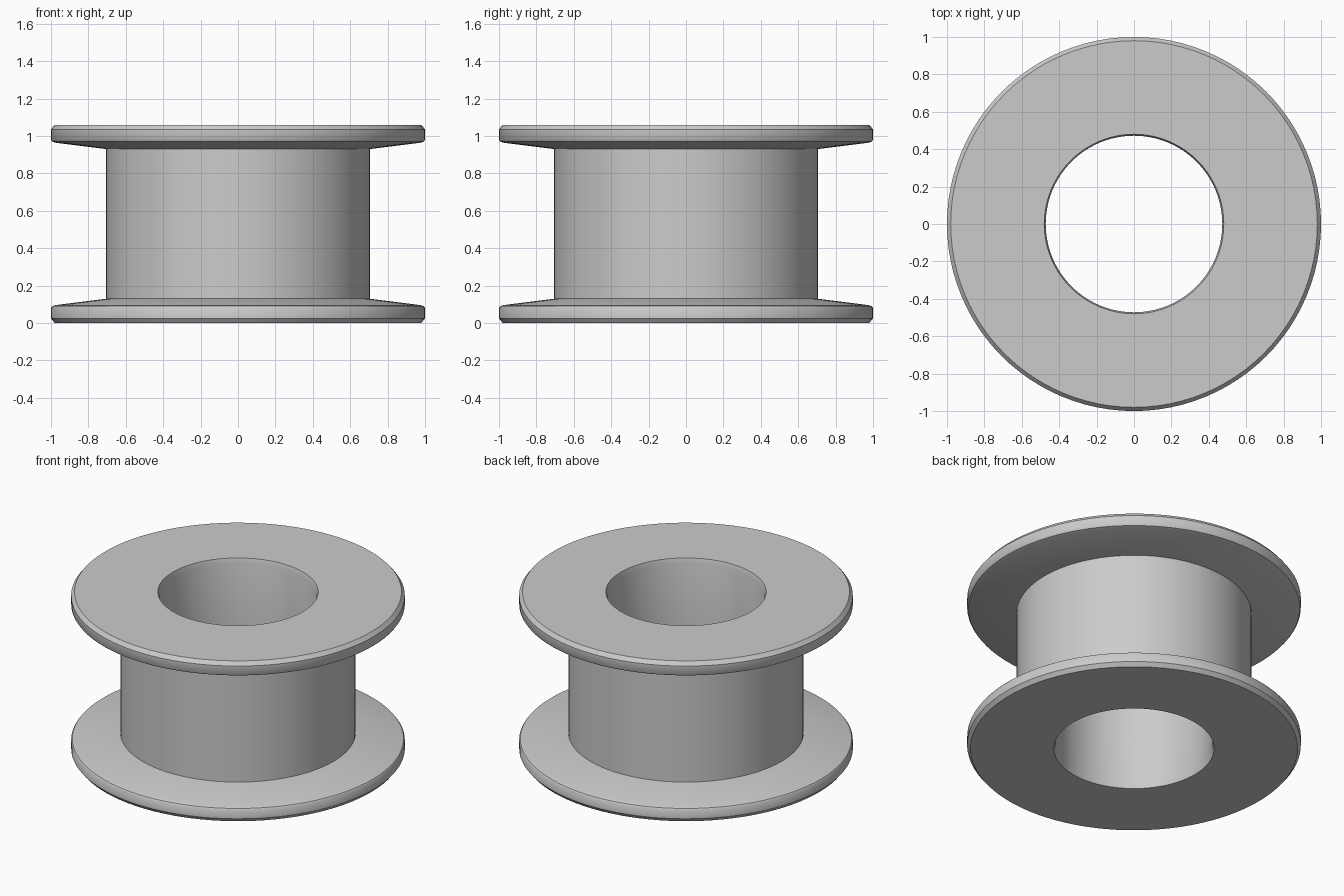
import bpy
import bmesh
import math

HEIGHT = 1.06
SEGMENTS = 96

cube = bpy.data.objects.get("Cube")
if cube:
    bpy.data.objects.remove(cube, do_unlink=True)

# Single plain grey material
grey = bpy.data.materials.new("plain_grey")
grey.use_nodes = True
colour = (0.6, 0.6, 0.6, 1.0)
grey.diffuse_color = colour
grey.node_tree.nodes["Principled BSDF"].inputs["Base Color"].default_value = colour

# Lower half of the section (radius, height): bore, bevelled rim, sloped flange, hub
lower = [(0.472, 0.03), (0.48, 0), (0.98, 0), (1, 0.025), (1, 0.08),
         (0.993, 0.09), (0.975, 0.096), (0.705, 0.13)]
# The upper half mirrors the lower one
section = lower + [(r, HEIGHT - z) for r, z in reversed(lower)]

# Spin the closed section into a spool
bm = bmesh.new()
verts = [bm.verts.new((r, 0, z)) for r, z in section]
edges = [bm.edges.new((a, b)) for a, b in zip(verts, verts[1:] + verts[:1])]
bmesh.ops.spin(bm, geom=verts + edges, cent=(0, 0, 0), axis=(0, 0, 1),
               angle=math.tau, steps=SEGMENTS, use_merge=True)
bmesh.ops.remove_doubles(bm, verts=bm.verts, dist=0.0001)
bmesh.ops.recalc_face_normals(bm, faces=bm.faces)
mesh = bpy.data.meshes.new("spool")
bm.to_mesh(mesh)
bm.free()
mesh.materials.append(grey)

spool = bpy.data.objects.new("spool", mesh)
bpy.context.collection.objects.link(spool)
bpy.ops.object.select_all(action="DESELECT")
spool.select_set(True)
bpy.context.view_layer.objects.active = spool
bpy.ops.object.shade_smooth_by_angle(angle=math.radians(35))
